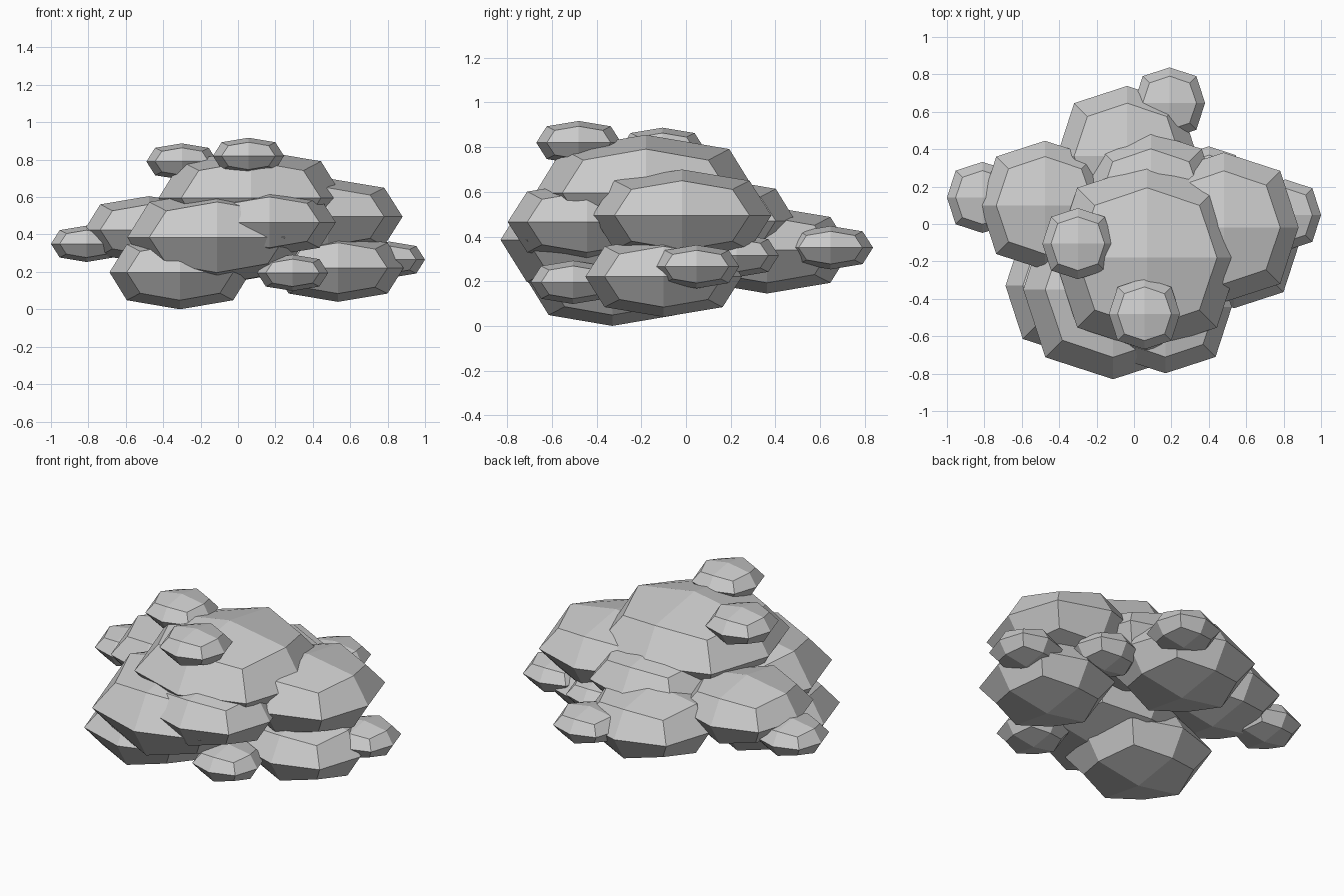
import bpy, bmesh

if "Cube" in bpy.data.objects:
    bpy.data.objects.remove(bpy.data.objects["Cube"])

# Each puff: a cube split into 24 quads and rounded, then flattened
ROUND = {1: 1.0, 2: 0.755, 3: 0.565}   # face centre, edge middle, corner


def puff(name, centre, radius, height):
    bm = bmesh.new()
    bmesh.ops.create_cube(bm, size=2)
    bmesh.ops.subdivide_edges(bm, edges=bm.edges[:], cuts=1, use_grid_fill=True)
    for v in bm.verts:
        k = ROUND[sum(abs(c) > 0.5 for c in v.co)]
        v.co *= k
        v.co.x *= radius
        v.co.y *= radius
        v.co.z *= height
    bmesh.ops.recalc_face_normals(bm, faces=bm.faces[:])
    mesh = bpy.data.meshes.new(name)
    bm.to_mesh(mesh)
    bm.free()
    ob = bpy.data.objects.new(name, mesh)
    ob.location = centre
    bpy.context.collection.objects.link(ob)


# Large puffs: name, centre, radius, half height
large = [
    ("top_puff", (0.07, -0.18, 0.595), 0.495, 0.26),
    ("front_puff", (-0.112, -0.35, 0.385), 0.48, 0.25),
    ("right_puff", (0.48, -0.018, 0.495), 0.40, 0.205),
    ("front_right_puff", (0.168, -0.443, 0.465), 0.355, 0.18),
    ("front_low_puff", (-0.31, -0.33, 0.198), 0.377, 0.198),
    ("left_puff", (-0.476, 0.10, 0.425), 0.345, 0.18),
    ("back_puff", (-0.037, 0.363, 0.34), 0.375, 0.195),
    ("right_low_puff", (0.535, -0.10, 0.22), 0.35, 0.18),
    ("back_upper_puff", (0.09, 0.13, 0.47), 0.36, 0.19),
]
for p in large:
    puff(*p)

# Small puffs: name, centre (all the same size)
small = [
    ("small_top_front_puff", (0.056, -0.48, 0.82)),
    ("small_top_left_puff", (-0.30, -0.105, 0.79)),
    ("small_left_puff", (-0.81, 0.142, 0.35)),
    ("small_back_puff", (0.19, 0.647, 0.35)),
    ("small_front_right_puff", (0.292, -0.505, 0.195)),
    ("small_right_puff", (0.81, 0.048, 0.265)),
    ("small_back_right_puff", (0.40, 0.225, 0.315)),
]
for name, centre in small:
    puff(name, centre, 0.19, 0.097)
